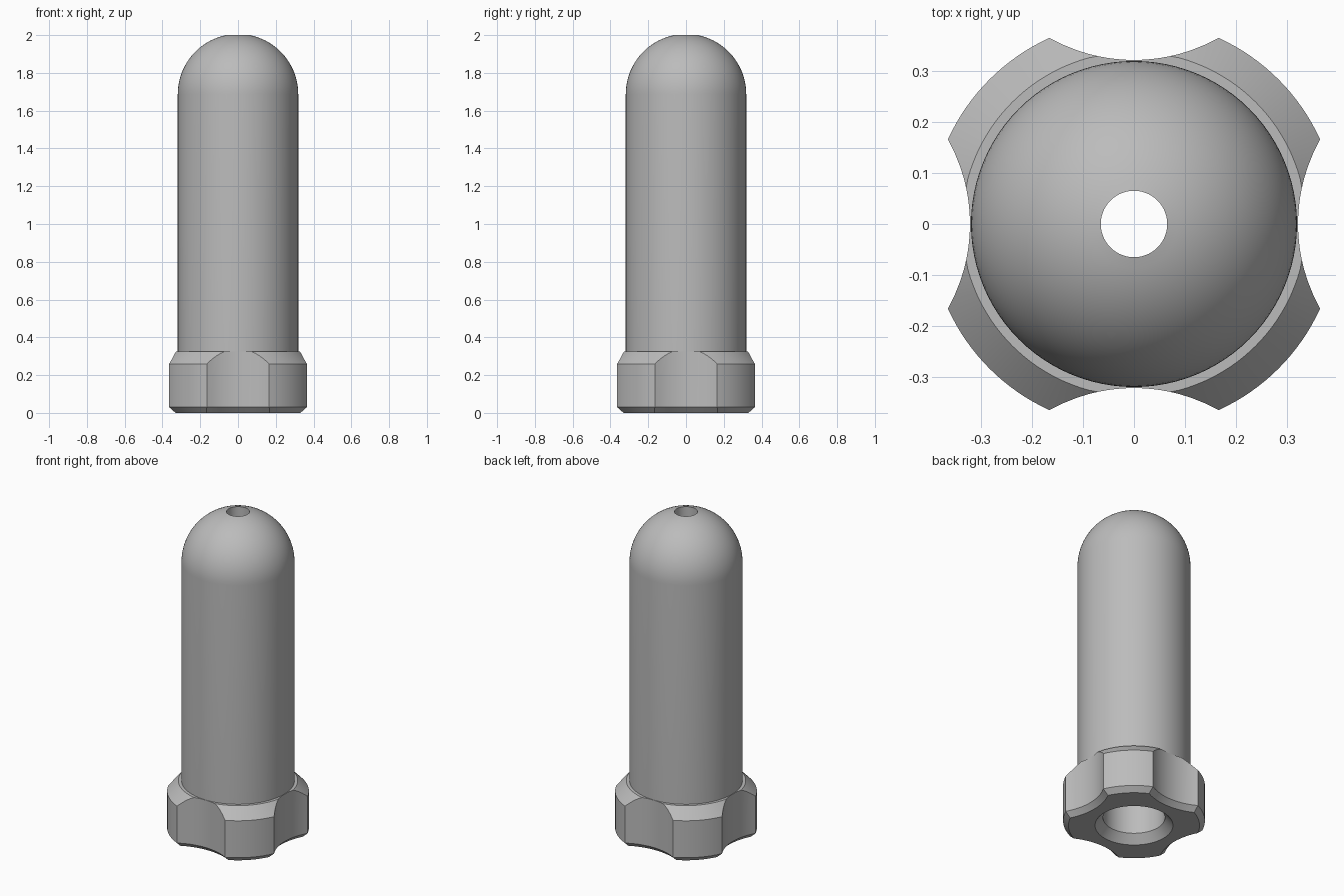
import bpy, bmesh
from math import sin, cos, pi, sqrt, acos, radians

cube = bpy.data.objects.get("Cube")
if cube:
    bpy.data.objects.remove(cube)

grey = bpy.data.materials.new("plain grey")
grey.use_nodes = True
COLOUR = (0.5, 0.5, 0.5, 1)
grey.diffuse_color = COLOUR
grey.node_tree.nodes["Principled BSDF"].inputs["Base Color"].default_value = COLOUR


def skin(name, loops, closed=False):
    """Bridge rings of equal length into one smooth-shaded object."""
    bm = bmesh.new()
    rings = [[bm.verts.new(p) for p in loop] for loop in loops]
    pairs = list(zip(rings, rings[1:]))
    if closed:
        pairs.append((rings[-1], rings[0]))
    for a, b in pairs:
        for i in range(len(a)):
            j = (i + 1) % len(a)
            bm.faces.new((a[i], a[j], b[j], b[i]))
    bmesh.ops.remove_doubles(bm, verts=bm.verts, dist=1e-5)
    bmesh.ops.recalc_face_normals(bm, faces=bm.faces)
    mesh = bpy.data.meshes.new(name)
    bm.to_mesh(mesh)
    bm.free()
    mesh.materials.append(grey)
    obj = bpy.data.objects.new(name, mesh)
    bpy.context.collection.objects.link(obj)
    bpy.ops.object.select_all(action='DESELECT')
    obj.select_set(True)
    bpy.context.view_layer.objects.active = obj
    bpy.ops.object.shade_smooth_by_angle(angle=radians(28))
    return obj


def ring(angles, r, z):
    return [(r * cos(t), r * sin(t), z) for t in angles]


# Hollow round-ended body with a small hole in the tip
RADIUS, BORE, HOLE, CENTRE = 0.319, 0.175, 0.065, 1.687
STEPS = 20


def dome(radius):
    end = acos(HOLE / radius)
    return [(radius * cos(end * i / STEPS), CENTRE + radius * sin(end * i / STEPS))
            for i in range(STEPS + 1)]


profile = [(0.3, 0.05), (0.3, 0.3), (RADIUS, 0.3)] + dome(RADIUS)
profile += dome(BORE)[::-1] + [(BORE, 0.05)]
turn = [2 * pi * i / 96 for i in range(96)]
skin("hollow_body", [ring(turn, r, z) for r, z in profile], closed=True)

# Four-lobed grip collar: round outline cut by four concave scallops
LOBE, CUT, CUT_CENTRE = 0.4, 0.338, 0.659
RIM, Z_EDGE, Z_TOP = 0.337, 0.26, 0.325
N = 16


def outline(inset=0.0):
    """Angle and radius pairs of the lobed outline."""
    lobe, cut, c = LOBE - inset, CUT + inset, CUT_CENTRE
    corner = acos((lobe ** 2 + c ** 2 - cut ** 2) / (2 * lobe * c))
    points = []
    for q in range(4):
        base = q * pi / 2
        for i in range(N):
            t = corner * (2 * i / N - 1)
            points.append((base + t, c * cos(t) - sqrt(cut ** 2 - (c * sin(t)) ** 2)))
        for i in range(N):
            t = corner + (pi / 2 - 2 * corner) * i / N
            points.append((base + t, lobe))
    return points


def lift(points, height):
    return [(r * cos(t), r * sin(t), height(r)) for t, r in points]


def cone_height(r):
    return min(Z_TOP, Z_EDGE + (LOBE - r) * (Z_TOP - Z_EDGE) / (LOBE - RIM))


full = outline()
foot = outline(0.03)
angles = [t for t, r in full]
skin("grip_collar", [
    ring(angles, BORE, 0.05),
    ring(angles, 0.22, 0),
    lift(foot, lambda r: 0),
    lift(full, lambda r: 0.03),
    lift(full, cone_height),
    lift([(t, min(r, RIM)) for t, r in full], lambda r: Z_TOP),
    ring(angles, 0.31, Z_TOP),
])
